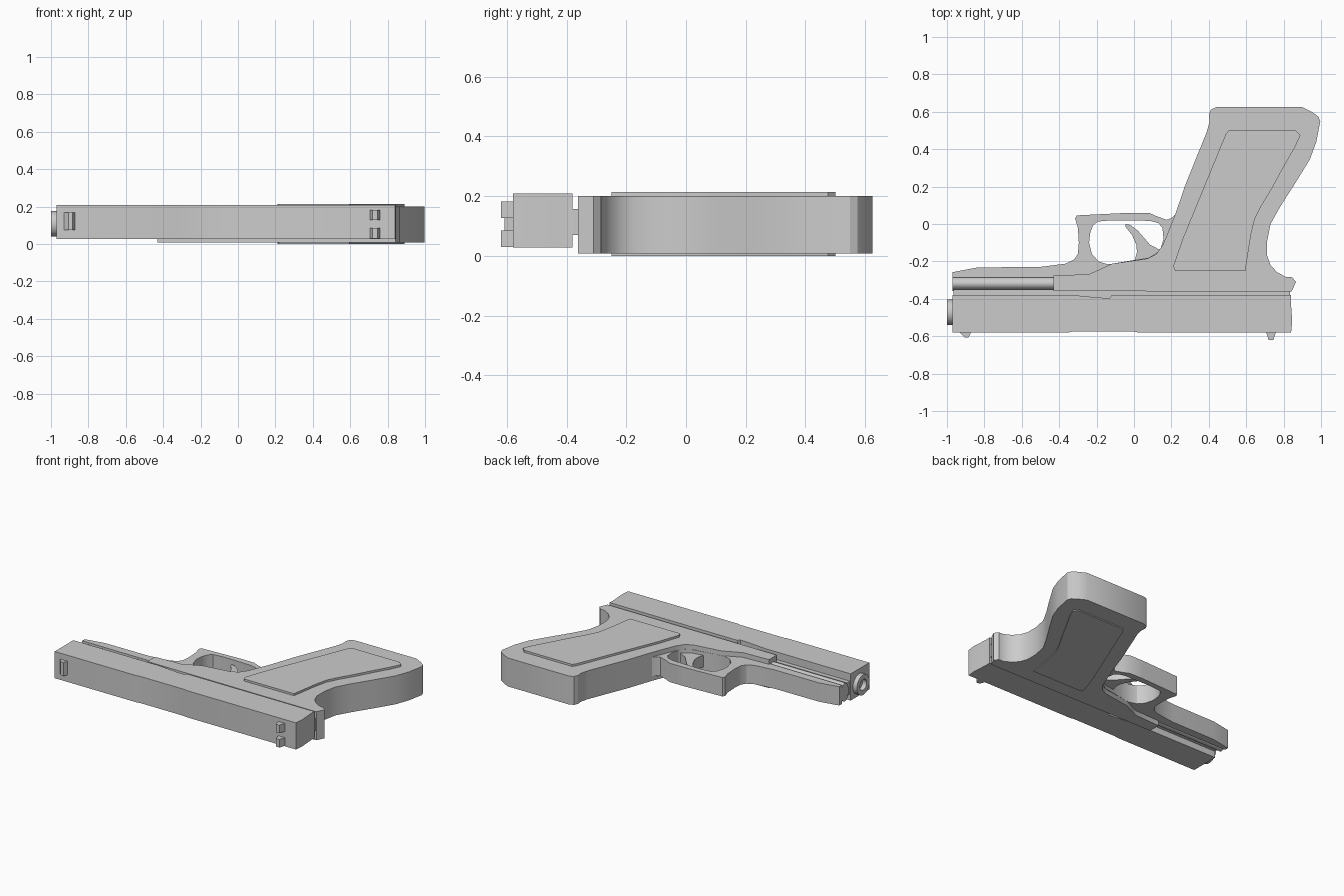
import bpy, bmesh, math
from mathutils import Vector


def smooth(ob):
    bpy.ops.object.select_all(action='DESELECT')
    ob.select_set(True)
    bpy.context.view_layer.objects.active = ob
    bpy.ops.object.shade_smooth_by_angle(angle=math.radians(30))


def extruded(name, loops, half):
    """Filled 2D outline (extra loops are holes), thickened by half each way."""
    cu = bpy.data.curves.new(name, 'CURVE')
    cu.dimensions = '2D'
    cu.fill_mode = 'BOTH'
    cu.extrude = half
    for pts in loops:
        sp = cu.splines.new('POLY')
        sp.points.add(len(pts) - 1)
        for p, (x, y) in zip(sp.points, pts):
            p.co = (x, y, 0, 1)
        sp.use_cyclic_u = True
    tmp = bpy.data.objects.new(name + "_curve", cu)
    bpy.context.collection.objects.link(tmp)
    bpy.context.view_layer.update()
    dg = bpy.context.evaluated_depsgraph_get()
    me = bpy.data.meshes.new_from_object(tmp.evaluated_get(dg))
    bpy.data.objects.remove(tmp)
    bm = bmesh.new()
    bm.from_mesh(me)
    bmesh.ops.remove_doubles(bm, verts=bm.verts, dist=1e-5)
    bmesh.ops.recalc_face_normals(bm, faces=bm.faces)
    bm.to_mesh(me)
    bm.free()
    ob = bpy.data.objects.new(name, me)
    bpy.context.collection.objects.link(ob)
    return ob


def plate(name, loops, z0, z1):
    ob = extruded(name, loops, (z1 - z0) / 2)
    ob.location.z = (z0 + z1) / 2
    smooth(ob)
    return ob


def along_x(name, loops, x0, x1):
    """Same, with loops given as (y, z) and swept along x."""
    ob = extruded(name, loops, (x1 - x0) / 2)
    for v in ob.data.vertices:
        y, z, x = v.co
        v.co = Vector((x + (x0 + x1) / 2, y, z))
    smooth(ob)
    return ob


def ellipse(cx, cy, rx, ry, n=24):
    return [(cx + rx * math.cos(2 * math.pi * i / n),
             cy + ry * math.sin(2 * math.pi * i / n)) for i in range(n)]


# Slide with a shallow notch on its lower edge
plate("slide", [[(-0.97, -0.58), (-0.35, -0.58), (-0.33, -0.575), (0.0, -0.575),
                 (0.02, -0.58), (0.84, -0.58), (0.846, -0.52), (0.838, -0.41),
                 (0.84, -0.38), (-0.08, -0.38), (-0.12, -0.38), (-0.13, -0.396),
                 (-0.18, -0.394), (-0.33, -0.38), (-0.97, -0.38)]], 0.027, 0.208)

# Narrow rail joining slide and frame
plate("slide_rail", [[(-0.965, -0.40), (0.835, -0.40), (0.835, -0.35),
                      (-0.965, -0.35)]], 0.07, 0.157)

# Grip and rear frame
plate("grip_frame", [[
    (0.44, 0.625), (0.90, 0.625), (0.95, 0.60), (0.985, 0.575), (0.996, 0.55),
    (0.975, 0.44), (0.94, 0.345), (0.86, 0.215), (0.78, 0.09), (0.73, 0.0),
    (0.712, -0.09), (0.712, -0.17), (0.73, -0.22), (0.765, -0.258), (0.81, -0.282),
    (0.845, -0.285), (0.866, -0.31), (0.842, -0.362), (-0.43, -0.358),
    (-0.43, -0.276), (-0.24, -0.268), (-0.20, -0.25), (-0.12, -0.213),
    (0.07, -0.185), (0.12, -0.16), (0.155, -0.11), (0.22, 0.05), (0.275, 0.21),
    (0.39, 0.495), (0.404, 0.55), (0.40, 0.585), (0.412, 0.612)]], 0.007, 0.2)

# Raised grip panels on both faces
panel = [(0.505, 0.5), (0.865, 0.5), (0.89, 0.475), (0.86, 0.41), (0.80, 0.305),
         (0.74, 0.195), (0.68, 0.095), (0.645, 0.025), (0.625, -0.06),
         (0.595, -0.25), (0.22, -0.25), (0.21, -0.225), (0.26, -0.08), (0.49, 0.48)]
for side, z0, z1 in (("top", 0.19, 0.214), ("bottom", 0.0, 0.02)):
    plate("grip_panel_" + side, [panel], z0, z1)

# Front plate and guard loop with its opening
outer = [(-0.97, -0.285), (-0.97, -0.258), (-0.92, -0.248), (-0.835, -0.232),
         (-0.505, -0.23), (-0.365, -0.212), (-0.32, -0.19), (-0.30, -0.16),
         (-0.295, -0.10), (-0.30, -0.02), (-0.315, 0.03), (-0.305, 0.046),
         (-0.025, 0.06), (0.08, 0.06), (0.125, 0.04), (0.175, 0.022), (0.20, 0.032),
         (0.22, 0.05), (0.26, -0.1), (0.2, -0.29)]
opening = [(-0.195, 0.013), (-0.12, 0.02), (0.085, 0.017), (0.13, 0.005),
           (0.152, -0.02), (0.158, -0.08), (0.14, -0.14), (0.08, -0.18),
           (-0.06, -0.203), (-0.14, -0.216), (-0.19, -0.2), (-0.225, -0.16),
           (-0.24, -0.10), (-0.235, -0.05), (-0.22, -0.01)]
plate("guard_loop", [outer, opening], 0.04, 0.168)

# Curved lever inside the guard
plate("lever", [[(-0.045, 0.0), (-0.02, -0.005), (0.02, -0.035), (0.055, -0.075),
                 (0.085, -0.11), (0.15, -0.145), (0.13, -0.19), (0.0, -0.21),
                 (0.016, -0.15), (0.012, -0.11), (-0.01, -0.06), (-0.045, -0.015)]],
      0.065, 0.145)

# Rounded bar under the slide
along_x("guide_bar", [ellipse(-0.318, 0.107, 0.04, 0.062)], -0.97, -0.42)

# Front tube with bore
along_x("front_tube", [ellipse(-0.472, 0.107, 0.068, 0.068, 32),
                       ellipse(-0.472, 0.107, 0.036, 0.036, 32)], -1.0, -0.96)

# Sighting posts on the slide
plate("front_post", [[(-0.935, -0.575), (-0.905, -0.608), (-0.885, -0.608),
                      (-0.87, -0.575)]], 0.075, 0.167)
for i, z in enumerate((0.03, 0.127)):
    plate("rear_post_%d" % (i + 1), [[(0.705, -0.575), (0.72, -0.62), (0.745, -0.62),
                                      (0.76, -0.575)]], z, z + 0.055)
